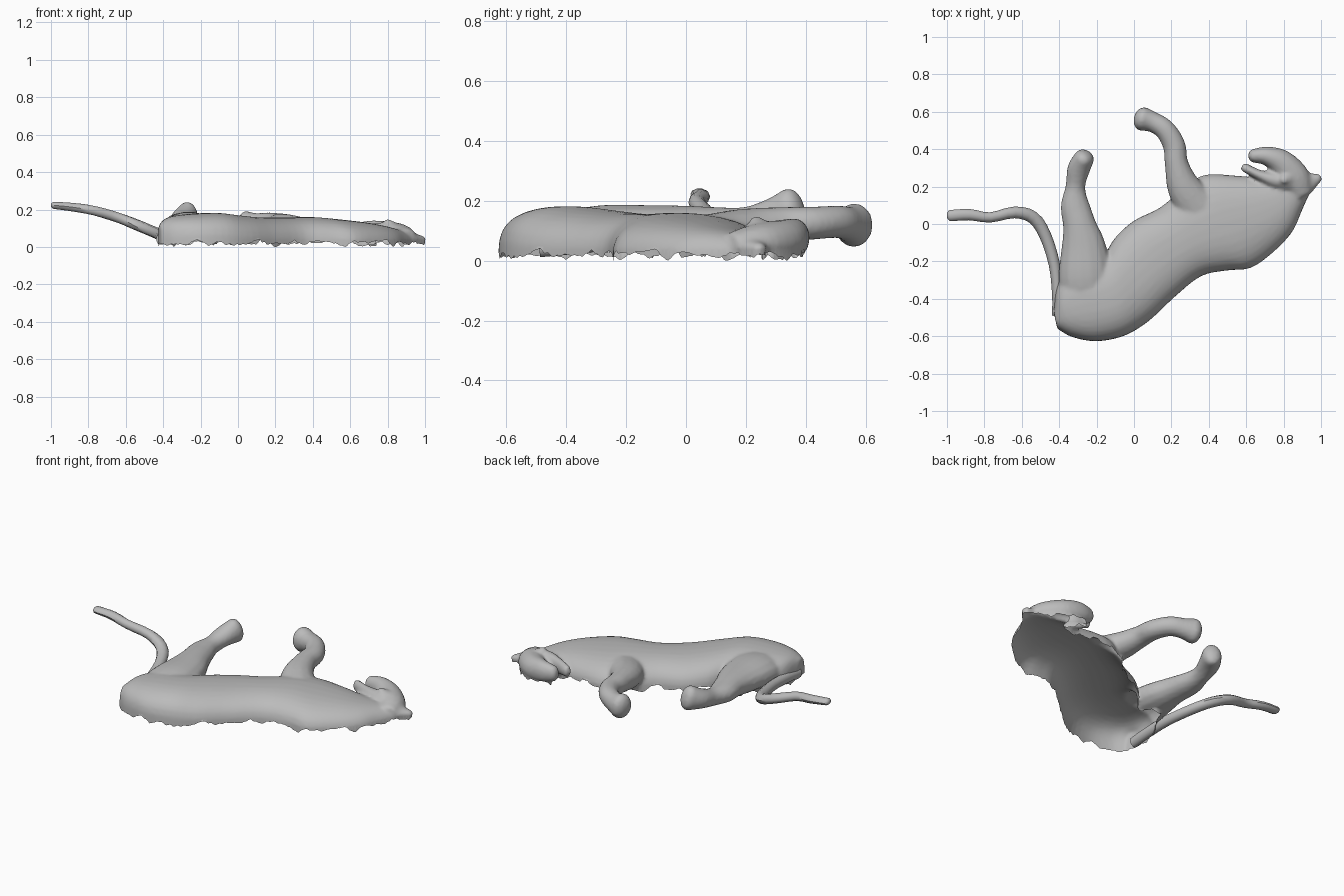
import bpy, bmesh, math
from mathutils import Vector, noise

if "Cube" in bpy.data.objects:
    bpy.data.objects.remove(bpy.data.objects["Cube"])

grey = bpy.data.materials.new("stone grey")
grey.diffuse_color = (0.5, 0.5, 0.5, 1)
grey.use_nodes = True
grey.node_tree.nodes["Principled BSDF"].inputs["Base Color"].default_value = grey.diffuse_color


def spline(rows, steps):
    """Catmull-Rom interpolation through rows of any width."""
    pts = [Vector(r) for r in rows]
    pts = [2 * pts[0] - pts[1]] + pts + [2 * pts[-1] - pts[-2]]
    out = []
    for a, b, c, d in zip(pts, pts[1:], pts[2:], pts[3:]):
        for i in range(steps):
            t = i / steps
            out.append(0.5 * (2 * b + (c - a) * t + (2 * a - 5 * b + 4 * c - d) * t * t
                              + (3 * b - a - 3 * c + d) * t ** 3))
    return out + [pts[-2]]


def skin(bm, rings):
    """Join rings of points into a capped tube."""
    loops = [[bm.verts.new(p) for p in ring] for ring in rings]
    n = len(loops[0])
    for a, b in zip(loops, loops[1:]):
        for i in range(n):
            j = (i + 1) % n
            bm.faces.new((a[i], a[j], b[j], b[i]))
    bm.faces.new(loops[0][::-1])
    bm.faces.new(loops[-1])


def limb(bm, rows, steps=4, sides=14):
    """Oval tube; each row is x, y, z, half width, half height. The end is rounded."""
    path = spline(rows, steps)
    cs = [Vector(p[:3]) for p in path]
    tans = [(cs[min(i + 1, len(cs) - 1)] - cs[max(i - 1, 0)]).normalized() for i in range(len(cs))]
    stations = [(cs[i], tans[i], path[i][3], path[i][4]) for i in range(len(cs))]
    c, t, w, h = stations[-1]
    for a in (30, 55, 75):
        s, k = math.sin(math.radians(a)), math.cos(math.radians(a))
        stations.append((c + t * w * s * 0.7, t, w * k, h * k))
    rings = []
    for c, t, w, h in stations:
        side = Vector((-t.y, t.x, 0)).normalized()
        up = t.cross(side)
        rings.append([c + side * (w * math.cos(2 * math.pi * i / sides))
                      + up * (h * math.sin(2 * math.pi * i / sides)) for i in range(sides)])
    skin(bm, rings)


def arch_loft(bm, rows):
    """Arched trunk; each row is back x, y, belly x, y, height, roundness."""
    rings = []
    for bx, by, fx, fy, h, r in spline(rows, 4):
        a, b = Vector((bx, by, 0)), Vector((fx, fy, 0))
        mid, half = (a + b) / 2, (b - a) / 2
        ring = [a + Vector((0, 0, -0.1))]
        for i in range(17):
            ang = math.pi * i / 16
            u = -math.copysign(abs(math.cos(ang)) ** 0.85, math.cos(ang))
            ring.append(mid + half * u + Vector((0, 0, h * max(math.sin(ang), 0) ** r)))
        ring.append(b + Vector((0, 0, -0.1)))
        rings.append(ring)
    skin(bm, rings)


def make(name, bm, voxel=None, smooth=0, angle=60):
    """Turn the bmesh into an object, optionally fused and smoothed."""
    bmesh.ops.recalc_face_normals(bm, faces=bm.faces)
    me = bpy.data.meshes.new(name)
    bm.to_mesh(me)
    bm.free()
    ob = bpy.data.objects.new(name, me)
    bpy.context.collection.objects.link(ob)
    if voxel:
        rm = ob.modifiers.new("fuse", 'REMESH')
        rm.mode, rm.voxel_size = 'VOXEL', voxel
        sm = ob.modifiers.new("soften", 'SMOOTH')
        sm.factor, sm.iterations = 0.5, smooth
        dg = bpy.context.evaluated_depsgraph_get()
        ob.data = bpy.data.meshes.new_from_object(ob.evaluated_get(dg))
        ob.modifiers.clear()
        ob.data.name = name
    ob.data.materials.clear()
    ob.data.materials.append(grey)
    bpy.ops.object.select_all(action='DESELECT')
    ob.select_set(True)
    bpy.context.view_layer.objects.active = ob
    bpy.ops.object.shade_smooth_by_angle(angle=math.radians(angle))
    return ob


# trunk from rump to neck, fused with legs and head
bm = bmesh.new()
arch_loft(bm, [
    (-0.41, -0.56, -0.43, -0.47, 0.12, 0.6), (-0.33, -0.605, -0.41, -0.32, 0.158, 0.6),
    (-0.20, -0.628, -0.33, -0.22, 0.176, 0.6), (-0.05, -0.598, -0.18, -0.18, 0.182, 0.64),
    (0.08, -0.52, -0.10, -0.07, 0.170, 0.7), (0.22, -0.39, 0.00, 0.02, 0.158, 0.72),
    (0.36, -0.28, 0.14, 0.09, 0.157, 0.72), (0.50, -0.25, 0.27, 0.20, 0.160, 0.72),
    (0.63, -0.235, 0.38, 0.265, 0.150, 0.74), (0.76, -0.14, 0.55, 0.26, 0.133, 0.75),
    (0.85, -0.04, 0.66, 0.25, 0.115, 0.78), (0.90, 0.07, 0.75, 0.25, 0.098, 0.8),
    (0.94, 0.16, 0.83, 0.26, 0.08, 0.8)])
# hind leg
limb(bm, [
    (-0.25, -0.42, 0.075, 0.14, 0.085), (-0.26, -0.28, 0.098, 0.145, 0.089),
    (-0.27, -0.12, 0.107, 0.12, 0.08), (-0.293, 0.0, 0.117, 0.089, 0.068),
    (-0.315, 0.10, 0.122, 0.078, 0.058), (-0.313, 0.20, 0.13, 0.053, 0.05),
    (-0.297, 0.29, 0.152, 0.061, 0.058), (-0.265, 0.355, 0.172, 0.055, 0.075)])
# front leg
limb(bm, [
    (0.37, 0.05, 0.07, 0.12, 0.08), (0.27, 0.19, 0.1, 0.092, 0.074),
    (0.228, 0.32, 0.12, 0.064, 0.06), (0.215, 0.42, 0.125, 0.061, 0.056),
    (0.165, 0.505, 0.13, 0.056, 0.055), (0.10, 0.545, 0.122, 0.055, 0.06),
    (0.045, 0.562, 0.118, 0.066, 0.076)])
# skull and muzzle
limb(bm, [
    (0.90, 0.15, 0.045, 0.06, 0.05), (0.86, 0.24, 0.055, 0.085, 0.07),
    (0.79, 0.325, 0.065, 0.073, 0.073), (0.71, 0.363, 0.077, 0.052, 0.066),
    (0.635, 0.365, 0.083, 0.036, 0.048)])
# lower jaw
limb(bm, [
    (0.84, 0.22, 0.065, 0.05, 0.06), (0.75, 0.235, 0.07, 0.045, 0.062),
    (0.67, 0.262, 0.08, 0.028, 0.046), (0.59, 0.302, 0.085, 0.024, 0.036)])
# ears
limb(bm, [
    (0.88, 0.20, 0.05, 0.07, 0.05), (0.935, 0.225, 0.042, 0.055, 0.034),
    (0.985, 0.245, 0.038, 0.026, 0.022)])
limb(bm, [(0.84, 0.26, 0.10, 0.045, 0.03), (0.80, 0.235, 0.132, 0.025, 0.018)])
body = make("body_shell", bm, 0.011, 5)

# open the underside and leave a ragged rim
bm = bmesh.new()
bm.from_mesh(body.data)
bmesh.ops.bisect_plane(bm, geom=bm.verts[:] + bm.edges[:] + bm.faces[:], dist=1e-5,
                       plane_co=(0, 0, 0.03), plane_no=(0, 0, 1), clear_inner=True)
for v in bm.verts:
    if v.is_boundary:
        n = noise.noise(v.co * 14) + 0.4 * noise.noise(v.co * 45)
        v.co.z = max(0.0, 0.02 + 0.03 * n)
bm.to_mesh(body.data)
bm.free()

# tail
bm = bmesh.new()
limb(bm, [
    (-0.41, -0.49, 0.042, 0.028, 0.032), (-0.41, -0.38, 0.052, 0.028, 0.032),
    (-0.425, -0.22, 0.068, 0.03, 0.03), (-0.475, -0.06, 0.09, 0.032, 0.029),
    (-0.54, 0.035, 0.117, 0.034, 0.029), (-0.64, 0.062, 0.156, 0.031, 0.028),
    (-0.77, 0.035, 0.194, 0.027, 0.026), (-0.88, 0.05, 0.212, 0.03, 0.024),
    (-0.98, 0.045, 0.222, 0.03, 0.02)], 3, 10)
make("tail", bm, angle=40)
